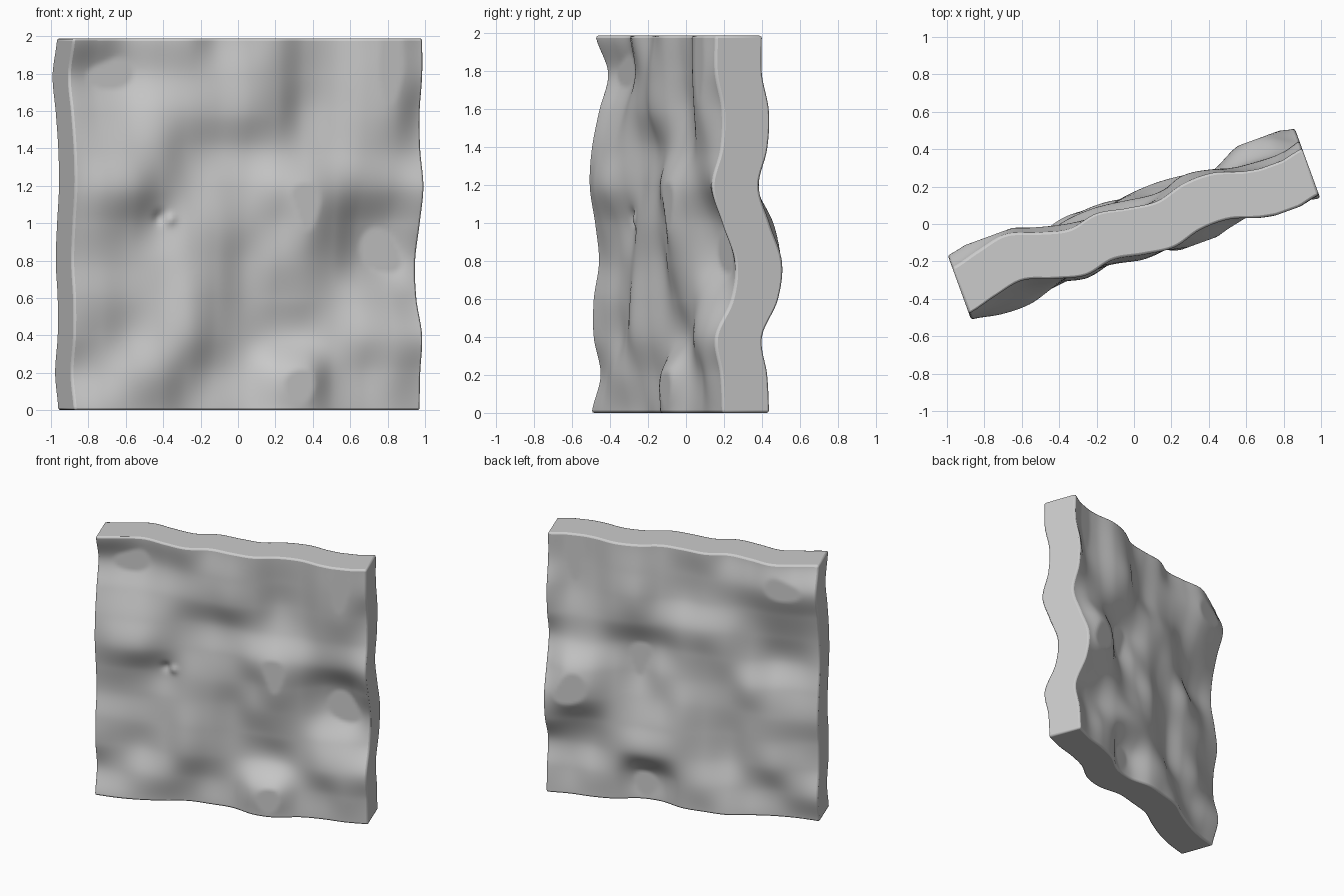
import bpy
import bmesh
import math
from mathutils import Vector, Matrix

if "Cube" in bpy.data.objects:
    bpy.data.objects.remove(bpy.data.objects["Cube"])

HALF_W, HEIGHT, HALF_T = 0.988, 1.988, 0.132
CELLS = 110

# Relief heights toward the front, in hundredths; rows run from top to bottom
RELIEF = [
    [2, -2, -5, 0, 4, 1, 4, 6, 2, 2, 7, 9, 6],
    [-5, -8, -8, -3, 1, 3, 6, 5, 0, 1, 7, 9, 6],
    [0, -2, -2, 1, 2, 3, 6, 4, -2, 0, 6, 8, 2],
    [4, 4, 4, 3, -1, -2, 0, 2, 1, 1, 4, 5, 3],
    [5, 8, 8, 3, 0, 1, 2, 7, 9, 6, 3, 4, 8],
    [2, 3, 1, -2, 2, 3, 2, 4, 9, 3, -5, -6, 2],
    [0, 0, -1, 0, 3, 2, -1, 3, 5, 1, -6, -9, -5],
    [3, 2, 0, 1, 5, 2, -2, -1, 1, 1, 2, 0, -3],
    [3, 1, -1, 2, 5, 1, -2, -3, -2, 1, 6, 7, 6],
    [-1, 1, 4, 4, 0, -3, -1, 7, 9, 2, 2, 5, 3],
    [4, 5, 4, 1, -3, -2, 0, 7, 8, 3, 2, 3, 2],
]


def spline(values, t):
    """Smooth curve through evenly spaced values, t from 0 to 1."""
    n = len(values) - 1
    i = min(int(t * n), n - 1)
    f = t * n - i
    a, b, c, d = (values[min(max(i + k, 0), n)] for k in (-1, 0, 1, 2))
    return b + 0.5 * f * (c - a + f * (2 * a - 5 * b + 4 * c - d
                                       + f * (3 * (b - c) + d - a)))


def relief(s, t):
    h = 0.01 * spline([spline(row, s) for row in RELIEF], t)
    return min(max(h, -0.07), 0.085)      # clipped to flat patches


def dent(u, z):
    """Small pit in the front face with a raised lip beside it."""
    def bump(cu, cz, r):
        return math.exp(-((u - cu) ** 2 + (z - cz) ** 2) / r ** 2)
    return 0.02 * bump(-0.48, 1.03, 0.035) - 0.02 * bump(-0.43, 1.02, 0.03)


# Wavy panel: a grid sheet given thickness, both faces following one relief
bm = bmesh.new()
bmesh.ops.create_grid(bm, x_segments=CELLS, y_segments=CELLS, size=1.0)
front = list(bm.verts)
out = bmesh.ops.extrude_face_region(bm, geom=bm.faces[:])
back = [g for g in out["geom"] if isinstance(g, bmesh.types.BMVert)]
for verts, side in ((front, -1), (back, 1)):
    for v in verts:
        s, t = (v.co.x + 1) / 2, (1 - v.co.y) / 2
        u, z = v.co.x * HALF_W, (1 - t) * HEIGHT
        depth = side * HALF_T - relief(min(max(s, 0), 1), min(max(t, 0), 1))
        if side < 0:
            depth += dent(u, z)
        v.co = (u, depth, z)

# Turn the panel and centre it on the ground
bmesh.ops.rotate(bm, verts=bm.verts, cent=(0, 0, 0),
                 matrix=Matrix.Rotation(math.radians(20), 3, 'Z'))
xs = [v.co.x for v in bm.verts]
ys = [v.co.y for v in bm.verts]
bmesh.ops.translate(bm, verts=bm.verts, vec=Vector(
    (-(min(xs) + max(xs)) / 2, -(min(ys) + max(ys)) / 2, 0)))
bmesh.ops.recalc_face_normals(bm, faces=bm.faces)

mesh = bpy.data.meshes.new("wavy_panel")
bm.to_mesh(mesh)
bm.free()
panel = bpy.data.objects.new("wavy_panel", mesh)
bpy.context.collection.objects.link(panel)

grey = bpy.data.materials.new("stone_grey")
grey.diffuse_color = (0.6, 0.6, 0.6, 1)
grey.use_nodes = True
grey.node_tree.nodes["Principled BSDF"].inputs["Base Color"].default_value = grey.diffuse_color
mesh.materials.append(grey)

# Softened rim
bevel = panel.modifiers.new("rim", 'BEVEL')
bevel.width = 0.013
bevel.segments = 2
bevel.limit_method = 'ANGLE'
bevel.angle_limit = math.radians(55)

bpy.context.view_layer.objects.active = panel
panel.select_set(True)
bpy.ops.object.shade_smooth_by_angle(angle=math.radians(50))
